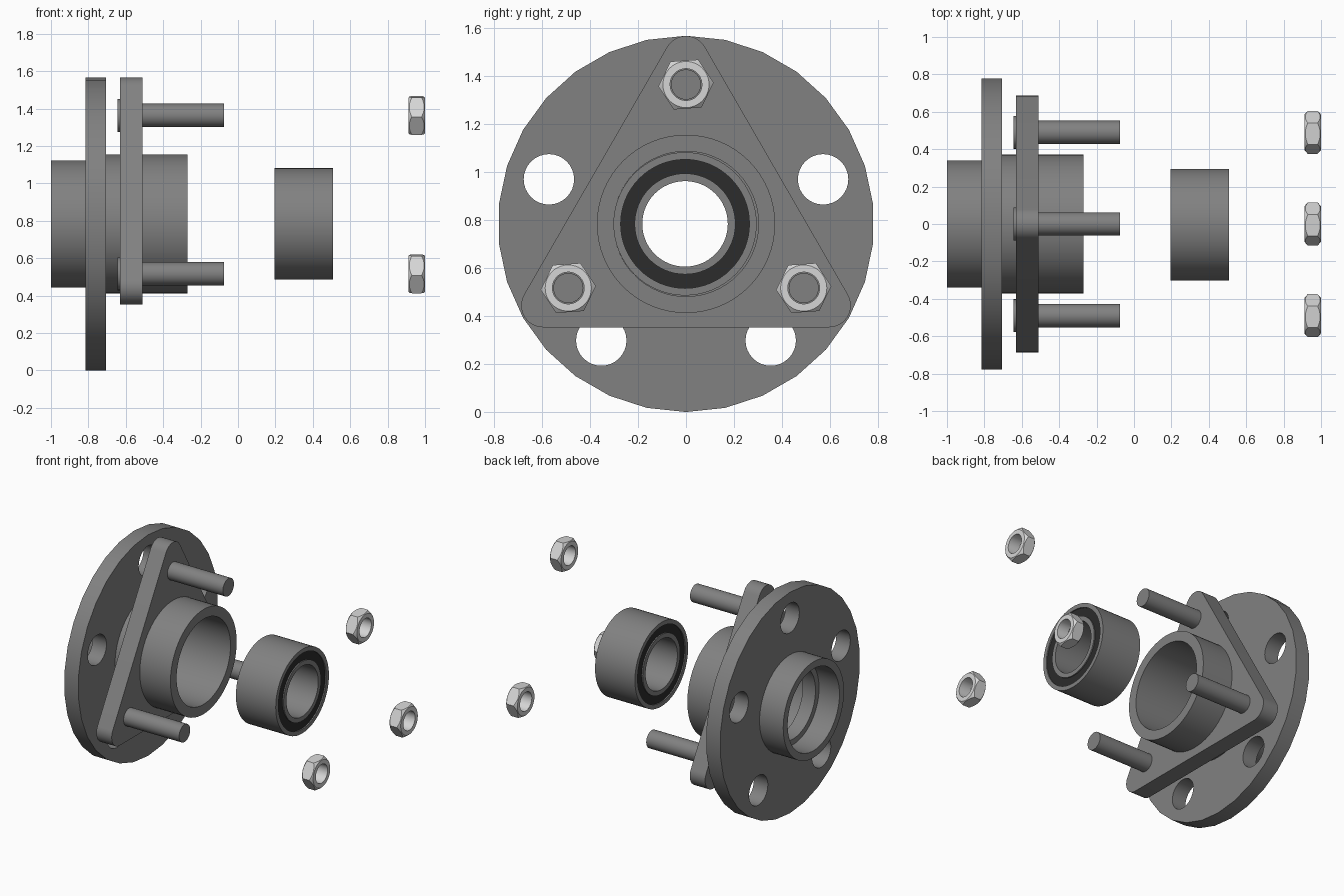
import bpy, bmesh, math

if "Cube" in bpy.data.objects:
    bpy.data.objects.remove(bpy.data.objects["Cube"])

CZ = 0.783  # height of the main axis (runs along x)


def material(name, v):
    m = bpy.data.materials.new(name)
    m.diffuse_color = (v, v, v, 1)
    m.use_nodes = True
    m.node_tree.nodes["Principled BSDF"].inputs["Base Color"].default_value = m.diffuse_color
    return m


STEEL = material("grey steel", 0.22)
SILVER = material("bright silver", 0.67)
RUBBER = material("dark rubber", 0.025)


def finish(bm, name, mat):
    bmesh.ops.remove_doubles(bm, verts=bm.verts, dist=1e-5)
    bmesh.ops.recalc_face_normals(bm, faces=bm.faces)
    me = bpy.data.meshes.new(name)
    bm.to_mesh(me)
    bm.free()
    me.materials.clear()
    me.materials.append(mat)
    me.shade_smooth()
    me.set_sharp_from_angle(angle=math.radians(30))
    ob = bpy.data.objects.new(name, me)
    bpy.context.collection.objects.link(ob)
    return ob


def loft(name, rings, mat, closed=True):
    """Skin a list of equal-length point rings."""
    bm = bmesh.new()
    vs = [[bm.verts.new(p) for p in r] for r in rings]
    n = len(rings[0])
    for i in range(len(vs) if closed else len(vs) - 1):
        a, b = vs[i], vs[(i + 1) % len(vs)]
        for k in range(n):
            bm.faces.new((a[k], a[(k + 1) % n], b[(k + 1) % n], b[k]))
    return finish(bm, name, mat)


def lathe(name, profile, mat, y=0, z=CZ, n=64, closed=True):
    """Revolve (x, radius) points about an axis parallel to x."""
    rings = [[(x, y + r * math.cos(2 * math.pi * k / n),
               z + r * math.sin(2 * math.pi * k / n)) for k in range(n)]
             for x, r in profile]
    return loft(name, rings, mat, closed)


def circle(r, n, cy=0, cz=0, start=90):
    return [(cy + r * math.cos(math.radians(start + 360 * k / n)),
             cz + r * math.sin(math.radians(start + 360 * k / n))) for k in range(n)]


def plate(name, outlines, x0, x1, mat):
    """Flat plate with holes: first outline is the rim, the others are holes."""
    cu = bpy.data.curves.new(name, 'CURVE')
    cu.dimensions = '2D'
    cu.fill_mode = 'BOTH'
    cu.extrude = (x1 - x0) / 2
    for pts in outlines:
        s = cu.splines.new('POLY')
        s.points.add(len(pts) - 1)
        for p, (u, v) in zip(s.points, pts):
            p.co = (u, v, 0, 1)
        s.use_cyclic_u = True
    tmp = bpy.data.objects.new(name + " outline", cu)
    bpy.context.collection.objects.link(tmp)
    bpy.context.view_layer.update()
    me = bpy.data.meshes.new_from_object(tmp)
    bpy.data.objects.remove(tmp)
    bm = bmesh.new()
    bm.from_mesh(me)
    for v in bm.verts:
        u, w, t = v.co
        v.co = (t + (x0 + x1) / 2, u, w + CZ)
    return finish(bm, name, mat)


def nut(name, y, z, x0=0.912, x1=0.999, flat=0.1, hole=0.066, n=72):
    """Hexagon nut with chamfered corners."""
    def ring(x, r):
        pts = []
        for k in range(n):
            d = 360 * k / n
            hexr = flat / math.cos(math.radians(d % 60 - 30))
            rad = r or hexr
            side = 1 if x == x0 else -1
            dx = 0 if r else side * (hexr - 0.096) * 0.9
            a = math.radians(d + 4)
            pts.append((x + dx, y + rad * math.cos(a), z + rad * math.sin(a)))
        return pts
    loft(name, [ring(x0, hole), ring(x0, 0.096), ring(x0, None),
                ring(x1, None), ring(x1, 0.096), ring(x1, hole)], SILVER)


# Wheel flange: 30-sided disc with five stud holes
holes = [circle(0.105, 32, 0.6 * math.cos(math.radians(90 + 72 * i)),
                0.6 * math.sin(math.radians(90 + 72 * i))) for i in range(5)]
plate("wheel_flange", [circle(0.783, 30), circle(0.32, 64)] + holes, -0.815, -0.705, STEEL)

# Hub body: rear spigot, inner step and bearing housing
lathe("hub_body", [(-1, 0.34), (-0.76, 0.34), (-0.76, 0.371), (-0.27, 0.371),
                   (-0.27, 0.302), (-0.74, 0.302), (-0.74, 0.25), (-0.84, 0.25),
                   (-0.84, 0.29), (-1, 0.29)], STEEL)

# Rounded triangular mounting plate
tri = []
for i in range(3):
    a = 90 + 120 * i
    cy, cz = 0.687 * math.cos(math.radians(a)), 0.687 * math.sin(math.radians(a)) + 0.004
    for j in range(13):
        t = math.radians(a - 60 + 10 * j)
        tri.append((cy + 0.091 * math.cos(t), cz + 0.091 * math.sin(t)))
plate("mounting_plate", [tri, circle(0.335, 64)], -0.63, -0.51, STEEL)

# Three bolts with flat heads, and their nuts
for i, (y, z) in enumerate([(0, 1.363), (-0.49, 0.516), (0.49, 0.516)], 1):
    lathe(f"bolt_{i}", [(-0.645, 0), (-0.645, 0.088), (-0.6, 0.088), (-0.6, 0.0625),
                        (-0.075, 0.0625), (-0.075, 0)], STEEL, y, z, 32, closed=False)
    nut(f"nut_{i}", y, z)

# Bearing: outer race, inner race and dark seal between them
for name, x0, x1, r0, r1, mat in [("bearing_outer_race", 0.195, 0.507, 0.268, 0.298, STEEL),
                                  ("bearing_inner_race", 0.195, 0.507, 0.178, 0.21, STEEL),
                                  ("bearing_seal", 0.203, 0.499, 0.208, 0.27, RUBBER)]:
    lathe(name, [(x0, r0), (x0, r1), (x1, r1), (x1, r0)], mat, y=-0.004)
